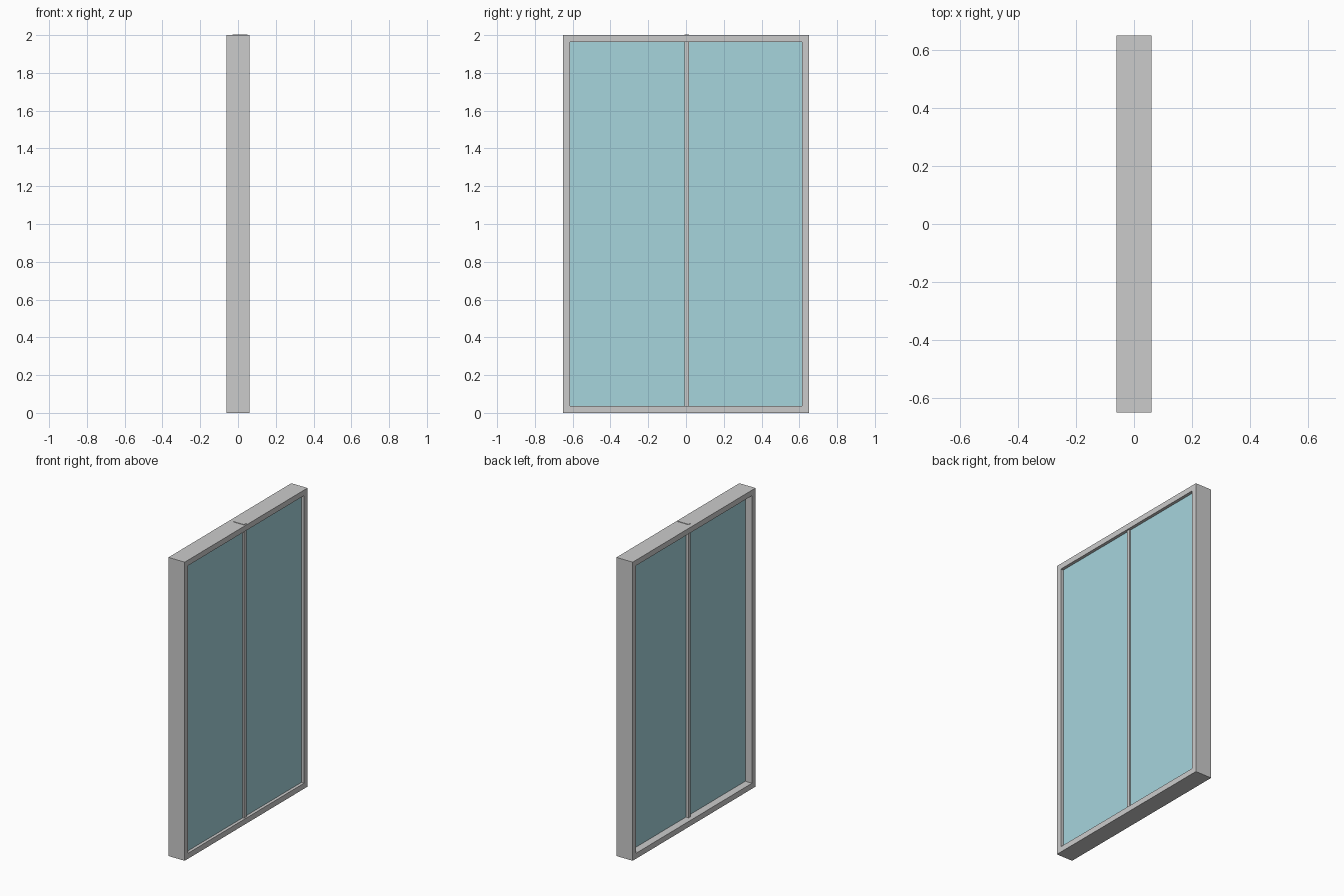
import bpy

if "Cube" in bpy.data.objects:
    bpy.data.objects.remove(bpy.data.objects["Cube"])


def box(name, x, y, z, mat=None):
    """Axis-aligned box from (min, max) ranges."""
    bpy.ops.mesh.primitive_cube_add(
        size=1, location=[(a + b) / 2 for a, b in (x, y, z)])
    ob = bpy.context.object
    ob.name = name
    ob.scale = [b - a for a, b in (x, y, z)]
    bpy.ops.object.transform_apply(location=False, rotation=False, scale=True)
    if mat:
        ob.data.materials.append(mat)
    return ob


W, H, D, T = 0.65, 2.0, 0.06, 0.037   # half width, height, half depth, border

glass = bpy.data.materials.new("glass_blue")
glass.diffuse_color = (0.38, 0.66, 0.72, 1)
glass.use_nodes = True
glass.node_tree.nodes["Principled BSDF"].inputs["Base Color"].default_value = glass.diffuse_color

# Outer frame: one solid ring extruded through the depth
outer = [(-W, 0), (W, 0), (W, H), (-W, H)]
inner = [(-W + T, T), (W - T, T), (W - T, H - T), (-W + T, H - T)]
verts = [(x, y, z) for x in (-D, D) for ring in (outer, inner) for y, z in ring]
faces = []
for i in range(4):
    j = (i + 1) % 4
    faces += [(i, i + 4, j + 4, j), (i + 8, j + 8, j + 12, i + 12),
              (i, j, j + 8, i + 8), (i + 4, i + 12, j + 12, j + 4)]
mesh = bpy.data.meshes.new("window_frame")
mesh.from_pydata(verts, [], faces)
frame = bpy.data.objects.new("window_frame", mesh)
bpy.context.collection.objects.link(frame)

# Glass panes either side of the centre bar
M0, M1 = -0.007, 0.016
box("glass_pane_left", (-0.01, 0.04), (-W + T, M0), (T, H - T), glass)
box("glass_pane_right", (-0.01, 0.04), (M1, W - T), (T, H - T), glass)

# Centre bar, running through the frame and just proud of its top
box("centre_mullion", (-0.03, 0.05), (M0, M1), (0.002, H + 0.003))
